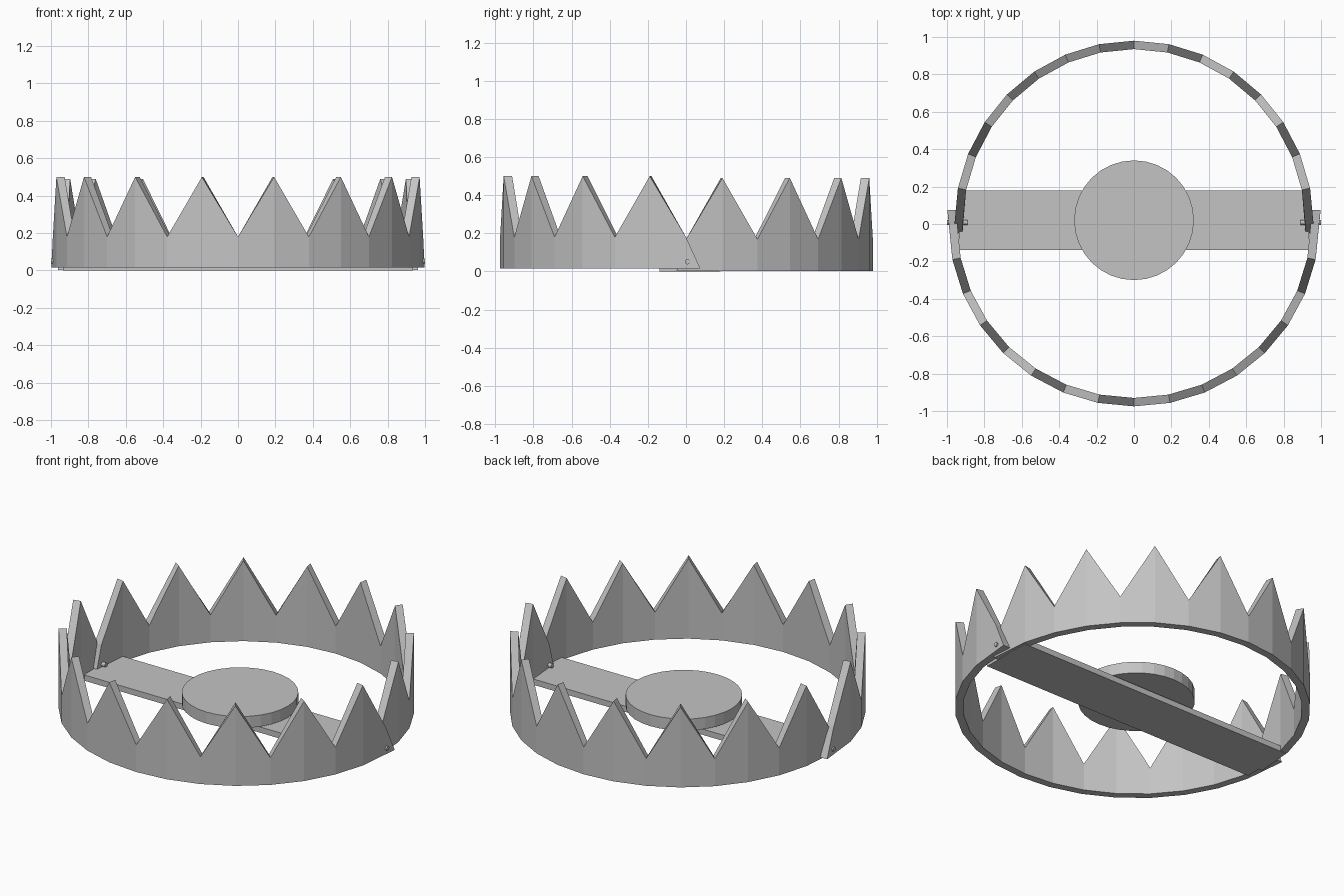
import bpy, bmesh, math

if "Cube" in bpy.data.objects:
    bpy.data.objects.remove(bpy.data.objects["Cube"], do_unlink=True)

steel = bpy.data.materials.new("grey steel")
steel.use_nodes = True
GREY = (0.55, 0.55, 0.55, 1)
steel.diffuse_color = GREY
steel.node_tree.nodes["Principled BSDF"].inputs["Base Color"].default_value = GREY


def finish(name, bm):
    bmesh.ops.recalc_face_normals(bm, faces=bm.faces)
    mesh = bpy.data.meshes.new(name)
    bm.to_mesh(mesh)
    bm.free()
    mesh.materials.append(steel)
    obj = bpy.data.objects.new(name, mesh)
    bpy.context.collection.objects.link(obj)
    return obj


def toothed_jaw(name, side, rx, ry, base, height, end_x, end_y):
    """Half ring of teeth; side is -1 for front and 1 for back."""
    bm = bmesh.new()
    wall, half = 0.045, 8
    columns = []
    for k in range(-half, half + 1):
        a = k * math.pi / (2 * half)
        top = base + (height if k % 2 else height * 0.34)
        last = abs(k) == half
        column = []
        for inset in (0, wall):
            x, y = (rx - inset) * math.sin(a), side * (ry - inset) * math.cos(a)
            # The foot of each end reaches past the hinge line
            foot_x = math.copysign(end_x - inset, k) if last else x
            foot_y = -side * end_y if last else y
            column += [bm.verts.new((foot_x, foot_y, base)),
                       bm.verts.new((x, y, top))]
        columns.append(column)
    for a, b in zip(columns, columns[1:]):
        for i, j in ((0, 1), (1, 3), (3, 2), (2, 0)):
            bm.faces.new((a[i], b[i], b[j], a[j]))
    for c in (columns[0], columns[-1]):
        bm.faces.new((c[0], c[1], c[3], c[2]))
    return finish(name, bm)


def cylinder(name, radius, depth, location, sides, along_x=False):
    bm = bmesh.new()
    bmesh.ops.create_cone(bm, cap_ends=True, segments=sides,
                          radius1=radius, radius2=radius, depth=depth)
    obj = finish(name, bm)
    obj.location = location
    if along_x:
        obj.rotation_euler.y = math.pi / 2
    return obj


# Interlocking jaws
toothed_jaw("front_jaw", -1, 0.99, 0.975, 0.015, 0.485, 0.998, 0.075)
toothed_jaw("back_jaw", 1, 0.96, 0.98, 0.003, 0.487, 0.962, 0.05)

# Flat base bar
bm = bmesh.new()
bmesh.ops.create_cube(bm, size=1)
bmesh.ops.scale(bm, vec=(1.87, 0.32, 0.035), verts=bm.verts)
bar = finish("base_bar", bm)
bar.location = (0, 0.02, 0.0175)

# Trigger plate on its hub
cylinder("trigger_plate", 0.32, 0.07, (0, 0.02, 0.085), 32)
cylinder("plate_hub", 0.1, 0.03, (0, 0.02, 0.04), 16)

# Hinge pins
for name, s in (("left_hinge_pin", 1), ("right_hinge_pin", -1)):
    cylinder(name, 0.013, 0.11, (s * 0.945, 0.008, 0.05), 12, True)
